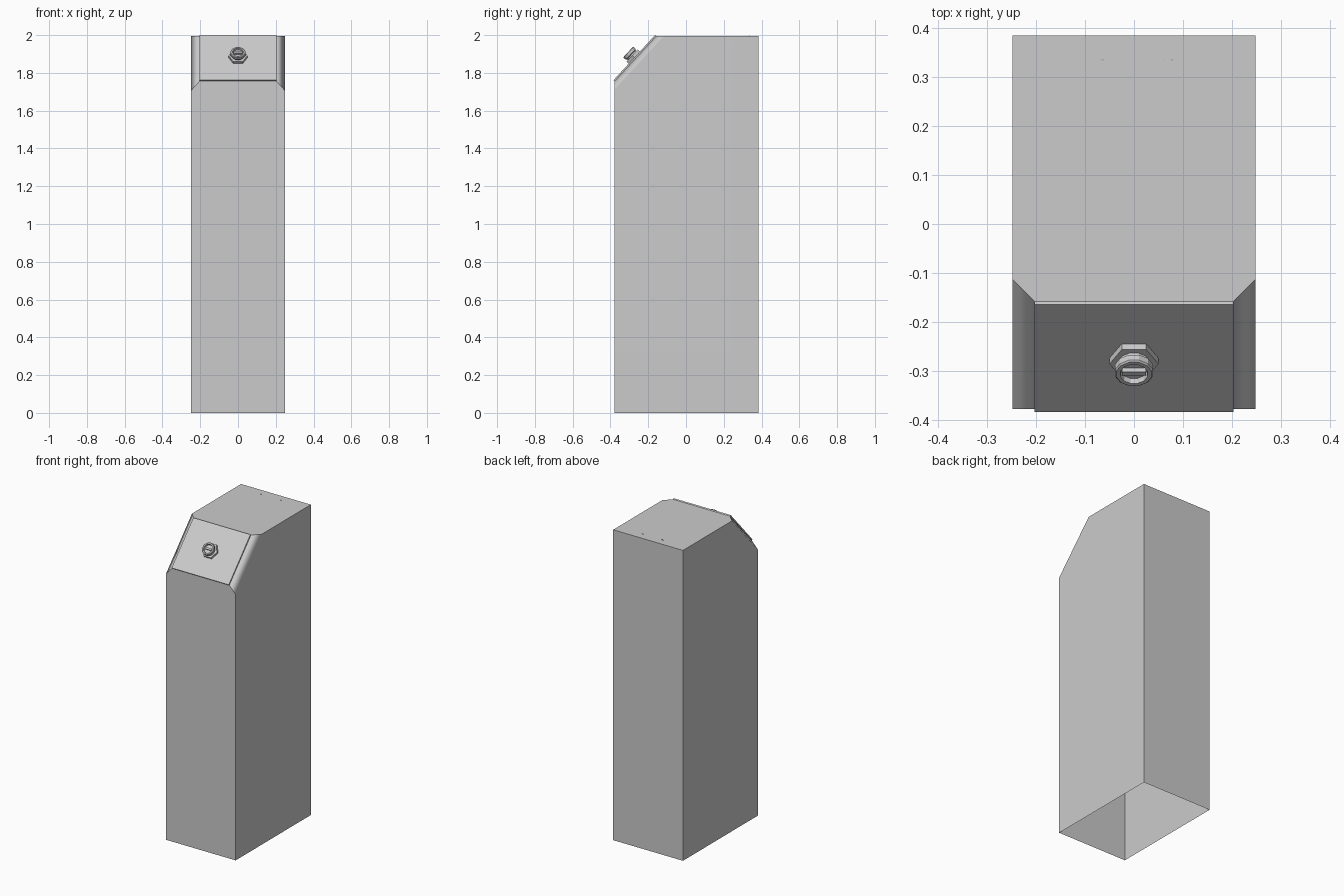
import bpy, bmesh, math
from mathutils import Matrix, Vector

if "Cube" in bpy.data.objects:
    bpy.data.objects.remove(bpy.data.objects["Cube"])

TOP, FRONT, BACK = 1.995, -0.378, 0.385
W, PW = 0.248, 0.203                      # half widths of body and panel
slope_top = Vector((0, -0.158, TOP))
slope_bot = Vector((0, FRONT, 1.756))
tilt = math.atan2(slope_top.z - slope_bot.z, slope_top.y - slope_bot.y)
length = (slope_top - slope_bot).length
# local frame lying on the slanted front, z pointing outward
FRAME = Matrix.Translation((slope_top + slope_bot) / 2) @ Matrix.Rotation(tilt, 4, 'X')


def add(name, bm, matrix=None):
    bmesh.ops.recalc_face_normals(bm, faces=bm.faces)
    mesh = bpy.data.meshes.new(name)
    bm.to_mesh(mesh)
    bm.free()
    ob = bpy.data.objects.new(name, mesh)
    bpy.context.collection.objects.link(ob)
    if matrix:
        ob.matrix_world = matrix
    return ob


def box(name, size, center, frame=Matrix()):
    bm = bmesh.new()
    bmesh.ops.create_cube(bm, size=1, matrix=Matrix.Translation(center) @ Matrix.Diagonal((*size, 1)))
    return add(name, bm, frame)


def lathe(name, profile, sides, frame, turn=0.0):
    """Revolve (radius, height) points; both ends are capped."""
    bm = bmesh.new()
    rings = [[bm.verts.new((r * math.cos(turn + math.tau * i / sides),
                            r * math.sin(turn + math.tau * i / sides), h))
              for i in range(sides)] for r, h in profile]
    for a, b in zip(rings, rings[1:]):
        for i in range(sides):
            j = (i + 1) % sides
            bm.faces.new((a[i], a[j], b[j], b[i]))
    bm.faces.new(rings[0])
    bm.faces.new(rings[-1])
    return add(name, bm, frame)


# Cabinet shell, open underneath, with chamfers beside the slanted front
bm = bmesh.new()
def side(s):
    pts = [(PW, -0.158, TOP), (W, -0.113, TOP), (W, BACK, TOP), (W, BACK, 0),
           (W, FRONT, 0), (W, FRONT, 1.707), (PW, FRONT, 1.756)]
    return [bm.verts.new((s * x, y, z)) for x, y, z in pts]
R, L = side(1), side(-1)
for v in (R, L):
    bm.faces.new(v[1:6])                              # side wall
    bm.faces.new((v[0], v[1], v[5], v[6])).smooth = True  # chamfer
bm.faces.new((R[0], R[1], R[2], L[2], L[1], L[0]))    # top
bm.faces.new((R[2], R[3], L[3], L[2]))                # back
bm.faces.new((R[4], R[5], R[6], L[6], L[5], L[4]))    # front
bm.faces.new((R[0], R[6], L[6], L[0]))                # slanted front
soft = [{v[1], v[5]} for v in (R, L)] + [{v[0], v[6]} for v in (R, L)]
for e in bm.edges:
    e.smooth = set(e.verts) in soft
for f in bm.faces:
    f.smooth = True
body = add("cabinet_body", bm)
mod = body.modifiers.new("weighted", 'WEIGHTED_NORMAL')
mod.keep_sharp = True

# Raised panel on the slant
T = 0.008
box("front_panel", (2 * PW, length, T), (0, 0, T / 2), FRAME)

# Lock: hex nut, collar with a recessed face, and key bar
LOCK = FRAME @ Matrix.Translation((0, 0, T))
lathe("lock_nut", [(0.05, 0), (0.05, 0.016)], 6, LOCK)
lathe("lock_collar", [(0.034, 0.016), (0.034, 0.022), (0.04, 0.026), (0.04, 0.041), (0.037, 0.044),
                      (0.029, 0.044), (0.027, 0.032)], 12, LOCK, math.pi / 12)
box("lock_key_bar", (0.05, 0.011, 0.012), (0, 0, 0.037), LOCK)

# Two small thin tabs flush with the top near the back
for s, label in ((-1, "left"), (1, "right")):
    frame = Matrix.Translation((s * 0.071, 0.337, TOP - 0.012)) @ Matrix.Rotation(math.pi / 2, 4, 'X')
    lathe("top_tab_" + label, [(0.015, 0), (0.015, 0.003)], 16, frame)
